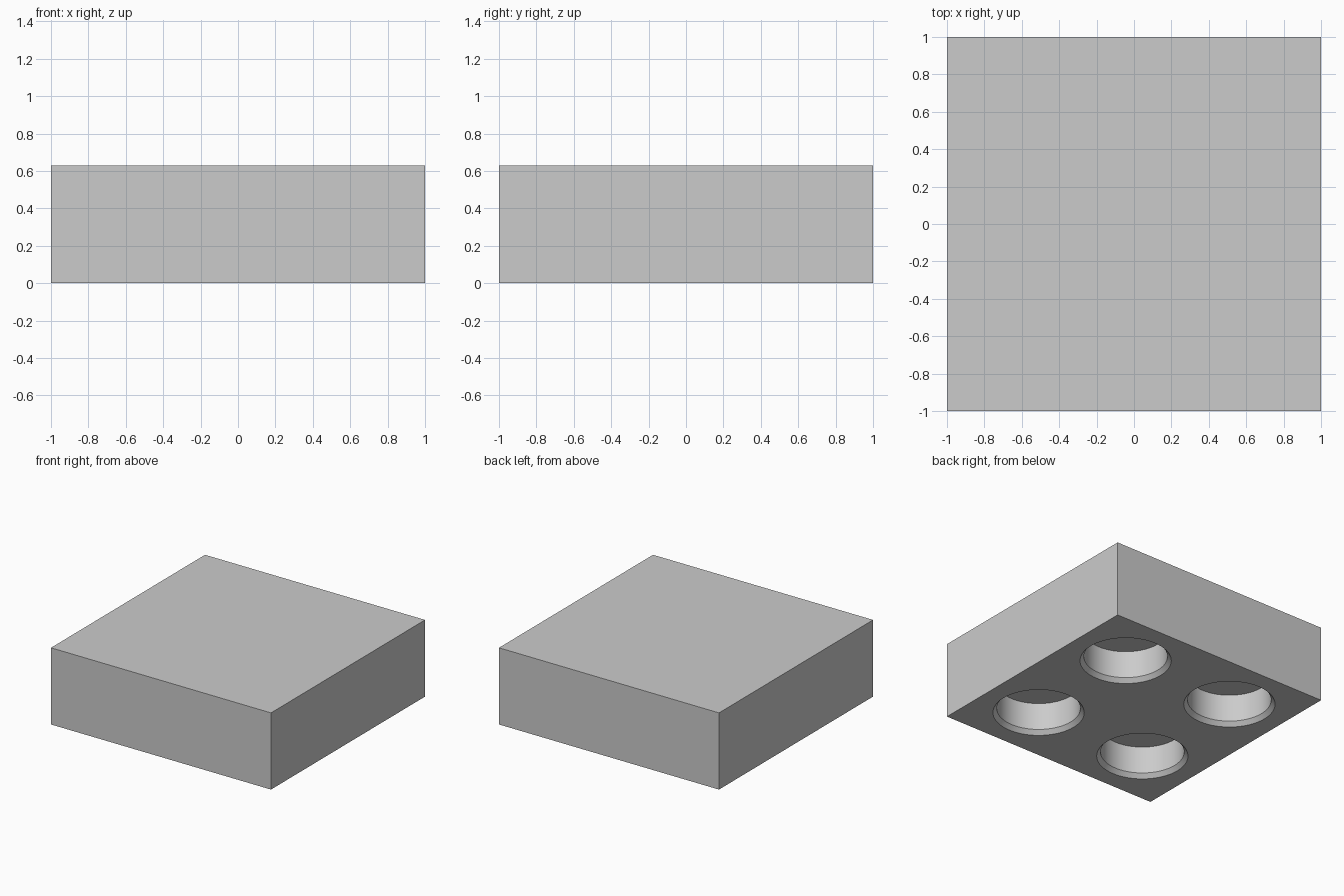
import bpy
import bmesh
import math

cube = bpy.data.objects.get("Cube")
if cube:
    bpy.data.objects.remove(cube, do_unlink=True)

HEIGHT = 0.63
OFFSET = 0.51       # hole centres from the middle
BORE = 0.315        # hole radius
RIM = 0.344         # chamfered mouth radius
CHAMFER = 0.035
DEPTH = 0.26
SIDES = 64

grey = bpy.data.materials.new("light_grey")
grey.use_nodes = True
grey.diffuse_color = (0.6, 0.6, 0.6, 1)
grey.node_tree.nodes["Principled BSDF"].inputs["Base Color"].default_value = (0.6, 0.6, 0.6, 1)


def make_object(name, bm):
    bmesh.ops.recalc_face_normals(bm, faces=bm.faces)
    mesh = bpy.data.meshes.new(name)
    bm.to_mesh(mesh)
    bm.free()
    mesh.materials.append(grey)
    obj = bpy.data.objects.new(name, mesh)
    bpy.context.collection.objects.link(obj)
    return obj


def add_hole(bm, x, y):
    """Closed plug: straight bore, chamfer, and a lip passing below the base."""
    profile = [(RIM, -0.05), (RIM, 0), (BORE, CHAMFER), (BORE, DEPTH)]
    rings = []
    for r, z in profile:
        angles = [2 * math.pi * i / SIDES for i in range(SIDES)]
        rings.append([bm.verts.new((x + r * math.cos(a), y + r * math.sin(a), z)) for a in angles])
    for low, high in zip(rings, rings[1:]):
        for i in range(SIDES):
            j = (i + 1) % SIDES
            bm.faces.new((low[i], low[j], high[j], high[i]))
    bm.faces.new(rings[0][::-1])
    bm.faces.new(rings[-1])


# Solid square block
bm = bmesh.new()
bmesh.ops.create_cube(bm, size=2)
for v in bm.verts:
    v.co.z = HEIGHT if v.co.z > 0 else 0
block = make_object("block", bm)

# Four chamfered blind holes in the underside
bm = bmesh.new()
for sx in (-1, 1):
    for sy in (-1, 1):
        add_hole(bm, sx * OFFSET, sy * OFFSET)
cutter = make_object("hole_cutter", bm)
cutter.hide_render = True

cut = block.modifiers.new("holes", 'BOOLEAN')
cut.operation = 'DIFFERENCE'
cut.solver = 'EXACT'
cut.object = cutter

bpy.ops.object.select_all(action='DESELECT')
block.select_set(True)
bpy.context.view_layer.objects.active = block
bpy.ops.object.modifier_apply(modifier=cut.name)
bpy.data.objects.remove(cutter, do_unlink=True)

# Smooth bores, sharp edges
bpy.ops.object.shade_smooth_by_angle(angle=math.radians(30))
